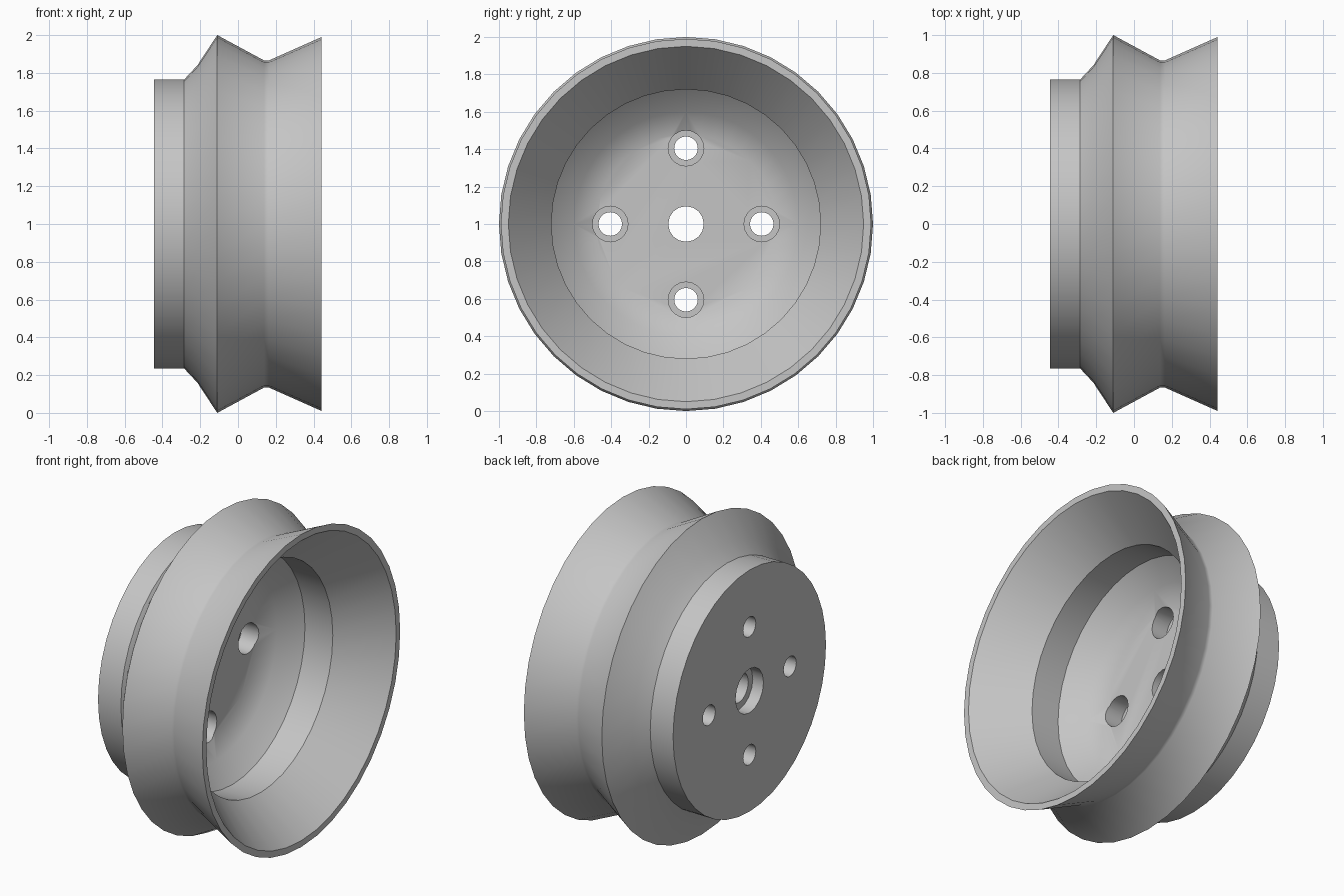
import bpy, bmesh, math
from mathutils import Matrix, Vector

cube = bpy.data.objects.get("Cube")
if cube:
    bpy.data.objects.remove(cube, do_unlink=True)

SEGMENTS = 40
HUB_HEIGHT = 1.0

grey = bpy.data.materials.new("plain_grey")
grey.use_nodes = True
colour = (0.56, 0.56, 0.56, 1)
grey.diffuse_color = colour
grey.node_tree.nodes["Principled BSDF"].inputs["Base Color"].default_value = colour


def lathe(name, profile, segments, y=0.0, z=0.0):
    """Revolve (x, radius) points about an axis along x; flat caps close both ends."""
    bm = bmesh.new()
    rings = []
    for x, r in profile:
        angles = [2 * math.pi * i / segments for i in range(segments)]
        rings.append([bm.verts.new((x, y + r * math.sin(a), z + r * math.cos(a)))
                      for a in angles])
    for a, b in zip(rings, rings[1:]):
        for i in range(segments):
            j = (i + 1) % segments
            bm.faces.new((a[i], a[j], b[j], b[i]))
    bm.faces.new(rings[0])
    bm.faces.new(rings[-1])
    bmesh.ops.recalc_face_normals(bm, faces=bm.faces)
    mesh = bpy.data.meshes.new(name)
    bm.to_mesh(mesh)
    bm.free()
    obj = bpy.data.objects.new(name, mesh)
    obj.data.materials.append(grey)
    bpy.context.collection.objects.link(obj)
    return obj


# Wheel body: hub step, ridge, belt groove, flared rim, then the dished hollow
wheel = lathe("wheel_body", [
    (-0.445, 0.765), (-0.285, 0.765), (-0.215, 0.84), (-0.11, 1.0),
    (0.138, 0.866), (0.164, 0.866), (0.443, 0.99), (0.443, 0.95),
    (0.16, 0.72), (-0.035, 0.72), (-0.15, 0.6), (-0.215, 0.48),
], SEGMENTS)

# Axle hole, recessed from the back of the hub
cutters = [lathe("axle_cutter", [
    (-0.6, 0.14), (-0.37, 0.14), (-0.37, 0.095), (0.1, 0.095)], 16)]

# Four bolt holes, recessed from the dish side
for k in range(4):
    a = k * math.pi / 2
    cutters.append(lathe("bolt_cutter", [
        (-0.6, 0.063), (-0.325, 0.063), (-0.325, 0.095), (0.1, 0.095)],
        20, 0.405 * math.sin(a), 0.405 * math.cos(a)))

bpy.context.view_layer.objects.active = wheel
for cutter in cutters:
    cutter.hide_render = True
    mod = wheel.modifiers.new("hole", 'BOOLEAN')
    mod.operation = 'DIFFERENCE'
    mod.solver = 'EXACT'
    mod.object = cutter
    bpy.ops.object.modifier_apply(modifier=mod.name)
    bpy.data.objects.remove(cutter, do_unlink=True)

# Stand the wheel on the ground and smooth its curved faces
wheel.data.transform(Matrix.Translation(Vector((0, 0, HUB_HEIGHT))))
bpy.ops.object.select_all(action='DESELECT')
wheel.select_set(True)
bpy.ops.object.shade_smooth_by_angle(angle=math.radians(35))
